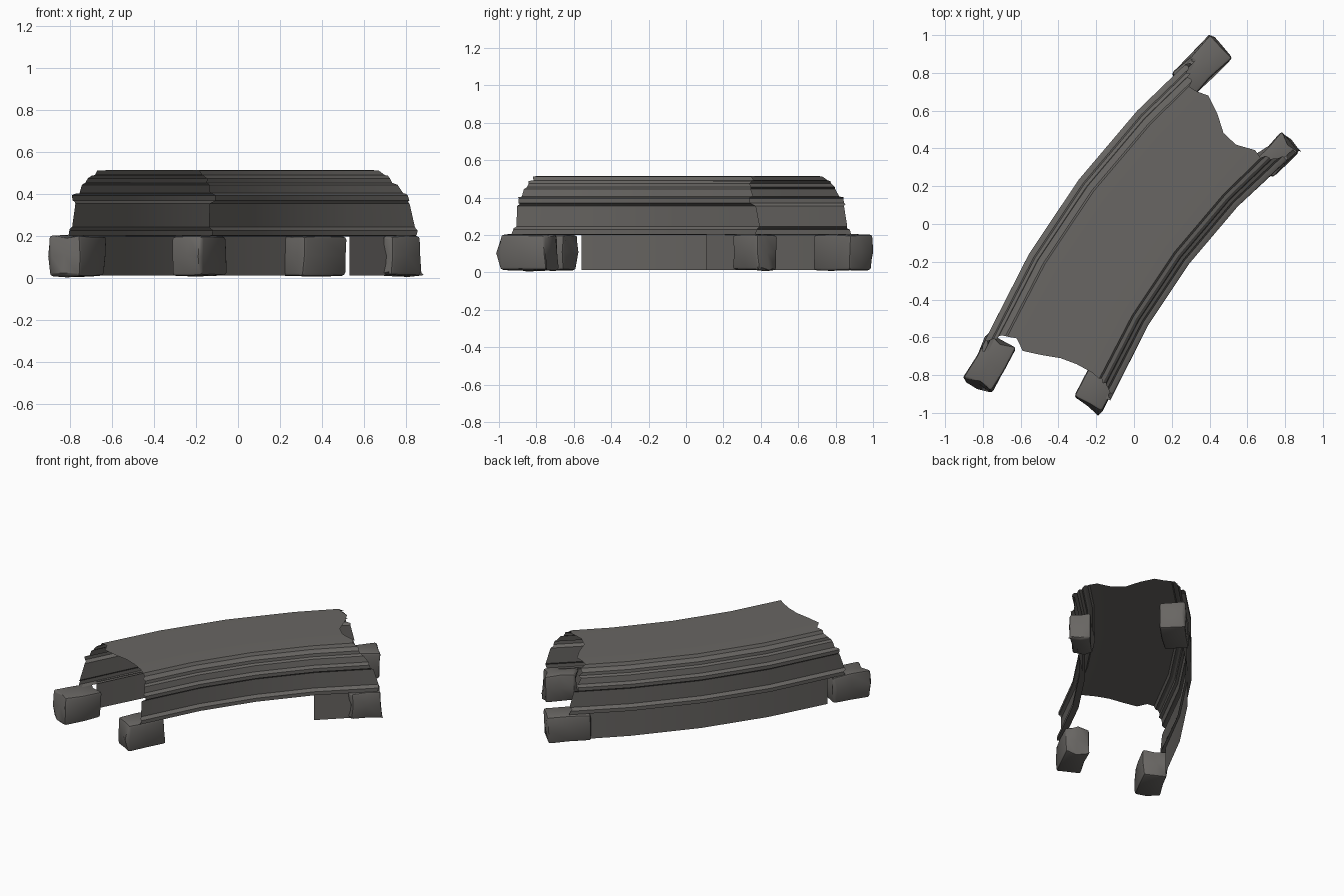
import bpy, bmesh, math, random
from mathutils import Matrix, Vector

if "Cube" in bpy.data.objects:
    bpy.data.objects.remove(bpy.data.objects["Cube"])

random.seed(4)
CX, CY = 3.04, -2.28            # centre of the arc the fragment follows
R_OUT, R_IN = 4.175, 3.44       # outer and inner faces
COLUMNS = (149.5, 143.0, 136.4) # shared bend lines along the arc

stone = bpy.data.materials.new("dark stone")
stone.diffuse_color = (0.14, 0.133, 0.125, 1)
stone.use_nodes = True
stone.node_tree.nodes["Principled BSDF"].inputs["Base Color"].default_value = stone.diffuse_color


def finish(bm, name, angle):
    mesh = bpy.data.meshes.new(name)
    bm.to_mesh(mesh)
    bm.free()
    mesh.materials.append(stone)
    ob = bpy.data.objects.new(name, mesh)
    bpy.context.collection.objects.link(ob)
    bpy.ops.object.select_all(action='DESELECT')
    ob.select_set(True)
    bpy.context.view_layer.objects.active = ob
    bpy.ops.object.shade_smooth_by_angle(angle=math.radians(angle))
    return ob


def polar(r, deg, z):
    a = math.radians(deg)
    return (CX + r * math.cos(a), CY + r * math.sin(a), z)


def sweep(name, rows):
    """Sheet along the arc; each row is (radius, z, front angle, back angle)."""
    bm = bmesh.new()
    grid = []
    for r, z, a0, a1 in rows:
        angles = [a0] + [c for c in COLUMNS if a1 + 1 < c < a0 - 1] + [a1]
        grid.append([bm.verts.new(polar(r, a, z)) for a in angles])
    for p, q in zip(grid, grid[1:]):
        for j in range(len(p) - 1):
            bm.faces.new((p[j], q[j], q[j + 1], p[j + 1]))
    return finish(bm, name, 25)


# Moulding profile: inset from the face, height
profile = [(0.04, 0.20), (0.0, 0.203), (0.0, 0.228), (0.012, 0.236), (0.022, 0.245),
           (0.022, 0.355), (0.012, 0.365), (0.0, 0.37), (0.0, 0.395), (0.012, 0.402),
           (0.03, 0.405), (0.038, 0.445), (0.055, 0.455), (0.058, 0.475),
           (0.072, 0.488), (0.09, 0.492), (0.10, 0.513), (0.15, 0.515)]


def side(face_r, sign, front, back):
    """Moulding rows with broken ends that step back towards the top."""
    rows = []
    for d, z in profile:
        t = ((z - 0.2) / 0.315) ** 1.8
        j0, j1 = random.uniform(-.2, .2), random.uniform(-.2, .2)
        rows.append((face_r + sign * d, z,
                     front[0] + (front[1] - front[0]) * t + j0,
                     back[0] + (back[1] - back[0]) * t + j1))
    return rows


outer = side(R_OUT, -1, (157.2, 155.4), (130.9, 132.3))
inner = side(R_IN, 1, (156.8, 155.5), (129.4, 132.0))
# Broken edges of the top slab
slab = [(3.97, 0.515, 156.1, 131.8), (3.87, 0.515, 155.8, 132.2), (3.77, 0.515, 155.4, 132.9),
        (3.68, 0.515, 155.3, 132.8)]
sweep("curved_cornice_shell", outer + slab + inner[::-1])

# Lower walls under the cornice
sweep("outer_lower_wall", [(4.15, 0.012, 155.5, 132.5), (4.15, 0.205, 155.5, 132.5)])
sweep("inner_lower_wall_stub", [(3.465, 0.205, 136.4, 130.5), (3.465, 0.012, 136.4, 130.5)])


def block(name, centre, length, width, heading, spike=None):
    """Worn stone block with its long side on the heading."""
    bm = bmesh.new()
    bmesh.ops.create_cube(bm, size=1)
    bmesh.ops.subdivide_edges(bm, edges=bm.edges[:], cuts=1, use_grid_fill=True)
    bmesh.ops.scale(bm, verts=bm.verts, vec=(length, width, 0.19))
    for v in bm.verts:
        v.co += Vector((random.uniform(-.010, .010), random.uniform(-.008, .008),
                        random.uniform(-.004, .004)))
    hard = [e for e in bm.edges if e.calc_face_angle(0) > 0.9]
    bmesh.ops.bevel(bm, geom=hard, offset=0.016, segments=2, profile=0.5, affect='EDGES')
    bmesh.ops.transform(bm, verts=bm.verts, matrix=Matrix.Translation((*centre, 0.107))
                        @ Matrix.Rotation(math.radians(heading), 4, 'Z'))
    if spike:  # chipped splinter at the foot
        tip = Vector(spike)
        min(bm.verts, key=lambda v: (v.co - tip).length).co = tip
    for v in bm.verts:
        v.co.z = max(v.co.z, 0.003)
    finish(bm, name, 40)


block("front_left_block", (-0.763, -0.735), 0.265, 0.165, 62)
block("front_right_block", (-0.18, -0.84), 0.27, 0.165, 63)
block("back_left_block", (0.357, 0.835), 0.29, 0.165, 44)
block("back_right_block", (0.755, 0.365), 0.205, 0.135, 46, (0.885, 0.385, 0.015))
